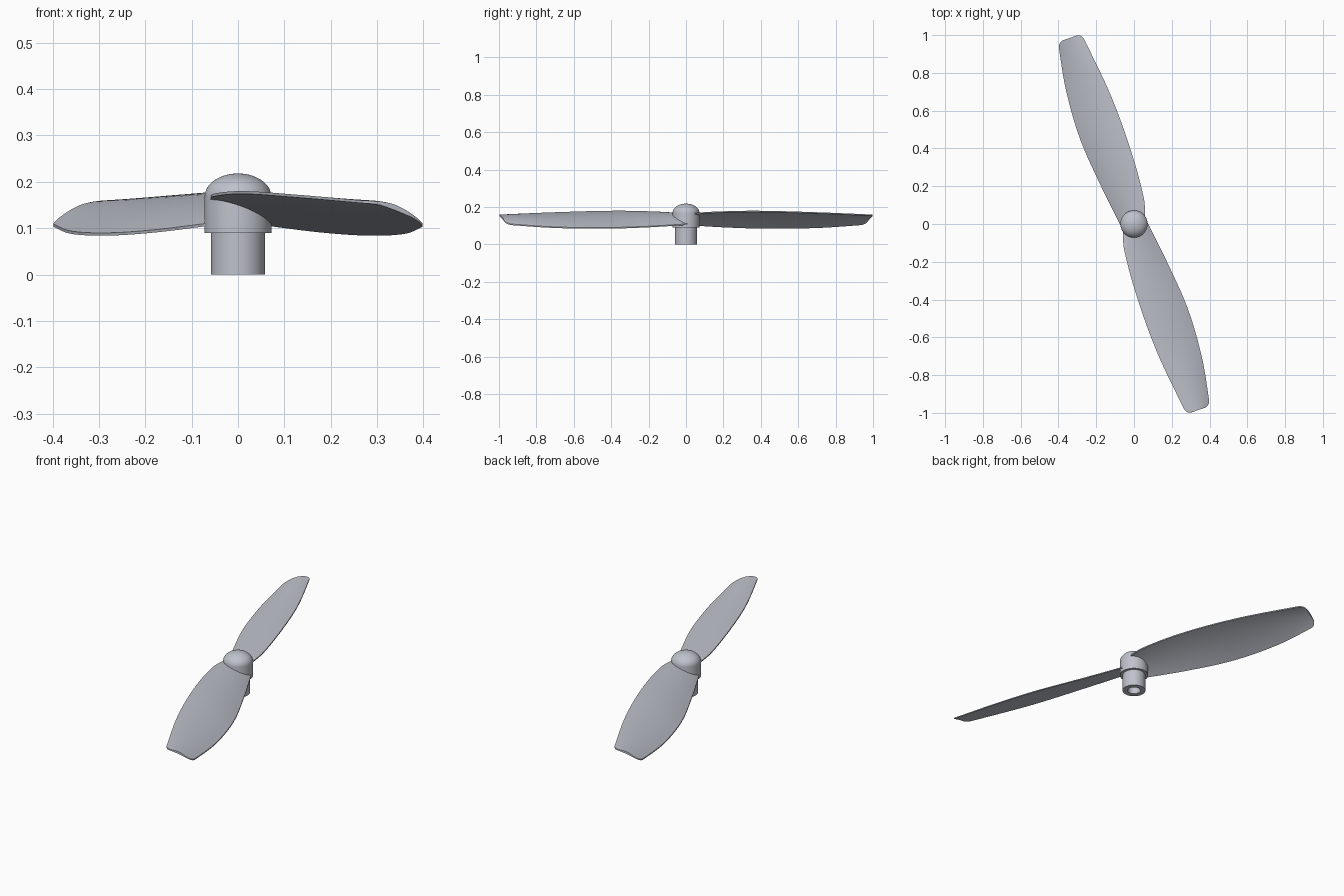
import bpy, bmesh, math
from mathutils import Vector, Matrix

cube = bpy.data.objects.get("Cube")
if cube:
    bpy.data.objects.remove(cube, do_unlink=True)

grey = bpy.data.materials.new("light_grey")
grey.use_nodes = True
colour = (0.52, 0.54, 0.60, 1)
grey.diffuse_color = colour
grey.node_tree.nodes["Principled BSDF"].inputs["Base Color"].default_value = colour


def finish(bm, name, angle):
    bmesh.ops.recalc_face_normals(bm, faces=bm.faces)
    mesh = bpy.data.meshes.new(name)
    bm.to_mesh(mesh)
    bm.free()
    mesh.materials.append(grey)
    obj = bpy.data.objects.new(name, mesh)
    bpy.context.collection.objects.link(obj)
    bpy.ops.object.select_all(action='DESELECT')
    obj.select_set(True)
    bpy.context.view_layer.objects.active = obj
    bpy.ops.object.shade_smooth_by_angle(angle=math.radians(angle))
    return obj


def curve(points, s):
    """Smooth interpolation through (position, value) pairs."""
    def slope(i):
        a, b = points[max(i - 1, 0)], points[min(i + 1, len(points) - 1)]
        return (b[1] - a[1]) / (b[0] - a[0])
    i = 0
    while i < len(points) - 2 and s > points[i + 1][0]:
        i += 1
    (x0, y0), (x1, y1) = points[i], points[i + 1]
    h = x1 - x0
    t = (s - x0) / h
    return ((1 + 2 * t) * (1 - t) ** 2 * y0 + t * (1 - t) ** 2 * h * slope(i)
            + t * t * (3 - 2 * t) * y1 + t * t * (t - 1) * h * slope(i + 1))


# Hub: turned profile with blind bore, shaft, collar and domed cap
profile = [(0, 0.10), (0.032, 0.10), (0.032, 0), (0.058, 0),
           (0.058, 0.09), (0.072, 0.09)]
DOME = 14
for i in range(DOME + 1):
    a = math.pi / 2 * i / DOME
    profile.append((0.072 * math.cos(a), 0.168 + 0.05 * math.sin(a)))
bm = bmesh.new()
verts = [bm.verts.new((r, 0, z)) for r, z in profile]
edges = [bm.edges.new(pair) for pair in zip(verts, verts[1:])]
bmesh.ops.spin(bm, geom=verts + edges, cent=(0, 0, 0), axis=(0, 0, 1),
               angle=2 * math.pi, steps=64, use_merge=True)
bmesh.ops.remove_doubles(bm, verts=bm.verts, dist=1e-5)
finish(bm, "hub", 35)

# Blade outline: chord offset and height of both edges along the span
TIP, ROOT, CORNER = 1.042, -0.02, 0.03
high_side = [(-0.02, -0.057), (0.105, -0.093), (0.384, -0.113), (0.693, -0.108), (TIP, -0.07)]
low_side = [(-0.02, 0.066), (0.258, 0.10), (0.519, 0.121), (0.789, 0.106), (TIP, 0.062)]
high_z = [(-0.02, 0.161), (0.1, 0.171), (0.35, 0.177), (0.7, 0.169), (TIP, 0.156)]
low_z = [(-0.02, 0.109), (0.25, 0.094), (0.5, 0.087), (0.79, 0.091), (TIP, 0.108)]
span_dir = Vector((0.33, -0.944, 0))
chord_dir = Vector((0.944, 0.33, 0))
CAMBER, EDGE, BULGE, CHORD = 0.012, 0.006, 0.006, 16


def section(s):
    """Closed cambered section across the blade at span position s."""
    c0, c1 = curve(high_side, s), curve(low_side, s)
    z0, z1 = curve(high_z, s), curve(low_z, s)
    q = min(max((s - TIP + CORNER) / CORNER, 0), 1)
    inset = CORNER * (1 - math.sqrt(1 - q * q)) / (c1 - c0)
    upper, lower = [], []
    for i in range(CHORD + 1):
        k = i / CHORD
        f = inset + k * (1 - 2 * inset)
        z = z0 + (z1 - z0) * f + CAMBER * 4 * f * (1 - f)
        half = (EDGE + BULGE * 4 * k * (1 - k)) / 2
        p = span_dir * s + chord_dir * (c0 + (c1 - c0) * f)
        upper.append(p + Vector((0, 0, z + half)))
        lower.append(p + Vector((0, 0, z - half)))
    return upper + lower[::-1]


def blade(name, turn):
    bm = bmesh.new()
    spans = [ROOT + (TIP - CORNER - ROOT) * i / 36 for i in range(37)]
    spans += [TIP - CORNER + CORNER * math.sin(math.pi / 2 * i / 7) for i in range(1, 8)]
    rings = [[bm.verts.new(p) for p in section(s)] for s in spans]
    n = len(rings[0])
    for a, b in zip(rings, rings[1:]):
        for i in range(n):
            j = (i + 1) % n
            bm.faces.new((a[i], a[j], b[j], b[i]))
    # End caps as strips of quads
    for ring in (rings[0], rings[-1]):
        for i in range(CHORD):
            bm.faces.new((ring[i], ring[i + 1], ring[n - 2 - i], ring[n - 1 - i]))
    bm.transform(Matrix.Rotation(turn, 4, 'Z'))
    finish(bm, name, 40)


blade("front_blade", 0)
blade("back_blade", math.pi)
